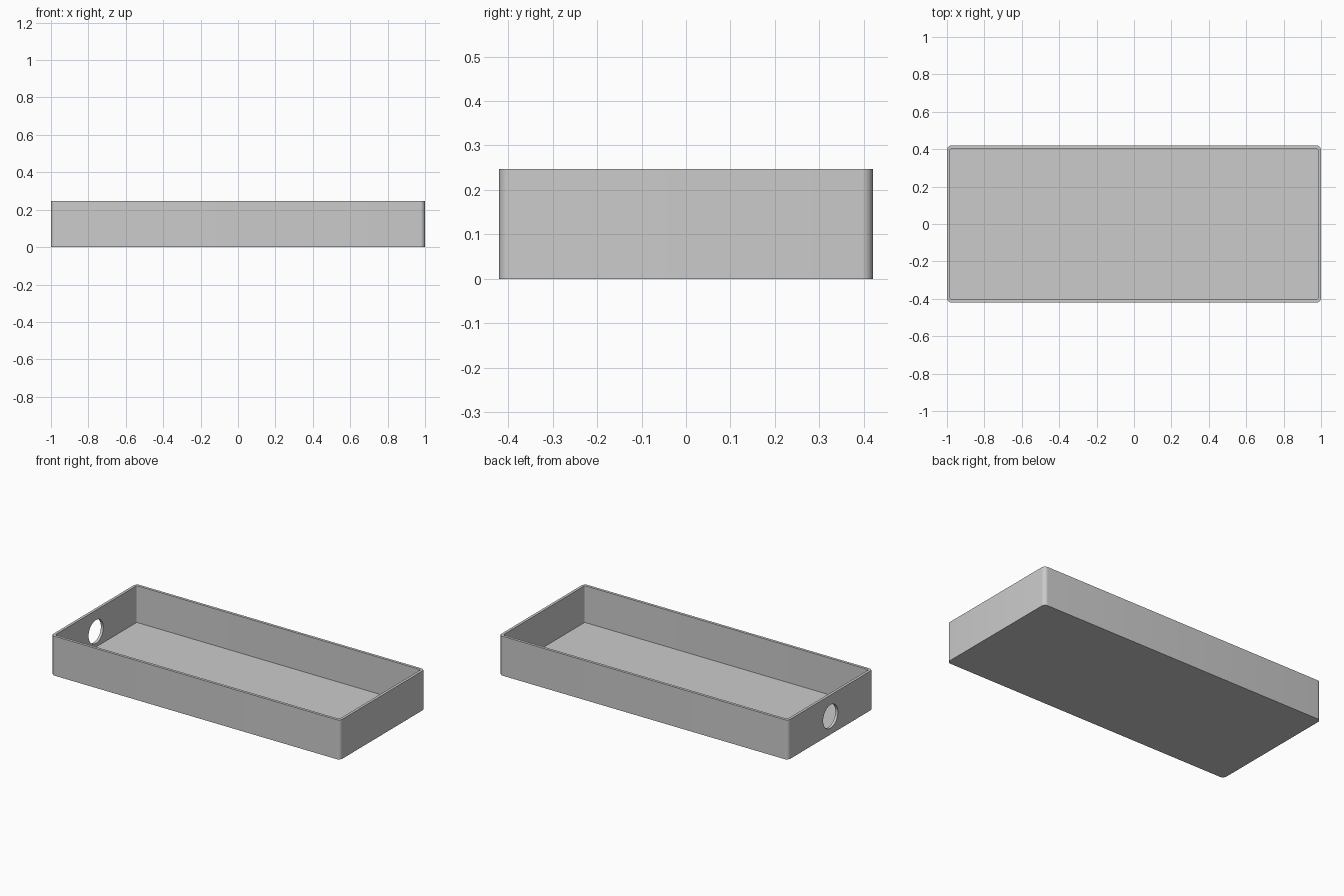
import bpy, bmesh, math

cube = bpy.data.objects.get("Cube")
if cube:
    bpy.data.objects.remove(cube, do_unlink=True)

LENGTH, WIDTH, HEIGHT = 2.0, 0.84, 0.247
WALL, RADIUS = 0.017, 0.025
HOLE_RADIUS, HOLE_Z = 0.073, 0.113

grey = bpy.data.materials.new("plain_grey")
grey.use_nodes = True
colour = (0.6, 0.6, 0.6, 1)
grey.diffuse_color = colour
grey.node_tree.nodes["Principled BSDF"].inputs["Base Color"].default_value = colour


def rounded_block(name, length, width, z0, z1, radius, steps=8):
    """Upright block with rounded vertical corners."""
    bm = bmesh.new()
    ring = []
    for corner, (sx, sy) in enumerate([(1, 1), (-1, 1), (-1, -1), (1, -1)]):
        for i in range(steps + 1):
            a = (corner + i / steps) * math.pi / 2
            ring.append(bm.verts.new((sx * (length / 2 - radius) + radius * math.cos(a),
                                      sy * (width / 2 - radius) + radius * math.sin(a), z0)))
    base = bm.faces.new(ring)
    top = bmesh.ops.extrude_face_region(bm, geom=[base])["geom"]
    bmesh.ops.translate(bm, vec=(0, 0, z1 - z0),
                        verts=[v for v in top if isinstance(v, bmesh.types.BMVert)])
    bmesh.ops.recalc_face_normals(bm, faces=bm.faces)
    mesh = bpy.data.meshes.new(name)
    bm.to_mesh(mesh)
    bm.free()
    obj = bpy.data.objects.new(name, mesh)
    bpy.context.collection.objects.link(obj)
    mesh.materials.append(grey)
    return obj


def carve(target, cutter):
    """Subtract the cutter, then discard it."""
    cutter.hide_render = True
    mod = target.modifiers.new("carve", "BOOLEAN")
    mod.operation, mod.solver, mod.object = "DIFFERENCE", "EXACT", cutter
    bpy.ops.object.select_all(action="DESELECT")
    bpy.context.view_layer.objects.active = target
    target.select_set(True)
    bpy.ops.object.modifier_apply(modifier=mod.name)
    bpy.data.objects.remove(cutter, do_unlink=True)


# Open tray: outer shell minus the cavity
tray = rounded_block("open_tray", LENGTH, WIDTH, 0, HEIGHT, RADIUS)
carve(tray, rounded_block("cavity_cutter", LENGTH - 2 * WALL, WIDTH - 2 * WALL,
                          WALL, HEIGHT + 0.1, RADIUS - WALL))

# Round cable hole through one end wall
bpy.ops.mesh.primitive_cylinder_add(vertices=48, radius=HOLE_RADIUS, depth=0.2,
                                    location=(-LENGTH / 2, 0, HOLE_Z),
                                    rotation=(0, math.pi / 2, 0))
hole = bpy.context.object
hole.name = "hole_cutter"
hole.data.materials.append(grey)
carve(tray, hole)

bpy.ops.object.shade_smooth_by_angle(angle=math.radians(30))
